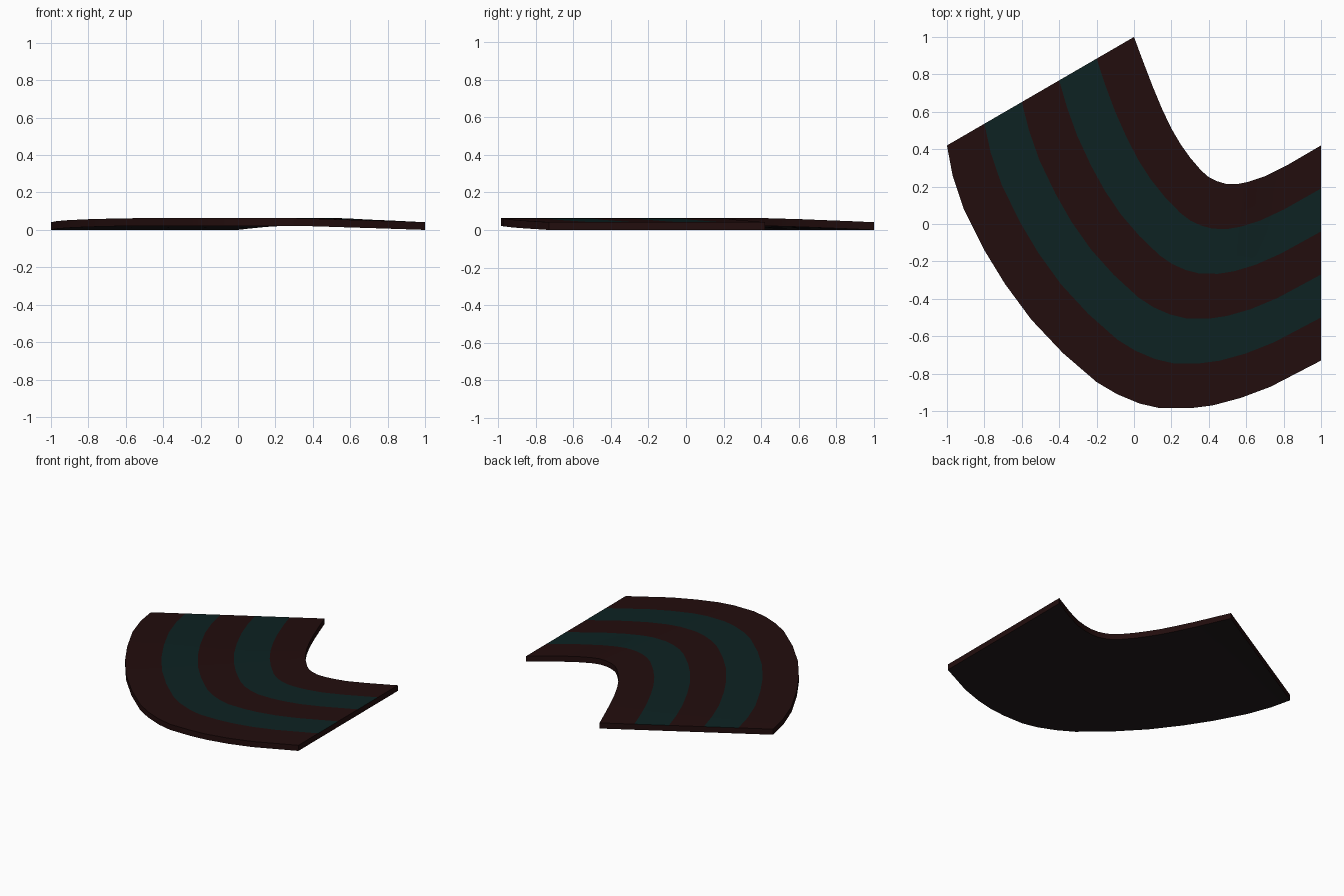
import bpy, bmesh

if "Cube" in bpy.data.objects:
    bpy.data.objects.remove(bpy.data.objects["Cube"])

def material(name, rgb):
    m = bpy.data.materials.new(name)
    m.diffuse_color = (*rgb, 1)
    m.use_nodes = True
    m.node_tree.nodes["Principled BSDF"].inputs["Base Color"].default_value = m.diffuse_color
    return m

mats = [material("dark_brown", (0.016, 0.004, 0.004)),
        material("dark_teal", (0.004, 0.016, 0.016)),
        material("underside_grey", (0.016, 0.011, 0.012))]

# Inner and outer edges of the bend, station by station
inner = [(0, 1), (.05, .865), (.10, .735), (.15, .615), (.20, .51), (.25, .425), (.30, .355),
         (.36, .285), (.40, .25), (.44, .23), (.49, .215), (.55, .213), (.61, .225),
         (.70, .255), (.82, .315), (1, .42)]
outer = [(-1, .42), (-.97, .26), (-.91, .08), (-.80, -.14), (-.69, -.32), (-.55, -.51),
         (-.38, -.69), (-.20, -.845), (-.09, -.91), (.03, -.96), (.14, -.985), (.30, -.985),
         (.42, -.97), (.57, -.93), (.73, -.87), (1, -.73)]
lift = [0, .006, .011, .016, .019] + [.0215] * 7 + [.019, .014, .009, 0]
THICK, LANES = 0.041, 5

bm = bmesh.new()

def layer(dz):
    rows = []
    for (ax, ay), (bx, by), h in zip(inner, outer, lift):
        rows.append([bm.verts.new((ax + (bx - ax) * k / LANES, ay + (by - ay) * k / LANES, h + dz))
                     for k in range(LANES + 1)])
    return rows

def face(verts, mat):
    f = bm.faces.new(verts)
    f.material_index = mat

top, low = layer(THICK), layer(0)
n = len(inner)
for i in range(n - 1):
    # striped top lanes and plain underside
    for k in range(LANES):
        face((top[i][k], top[i][k + 1], top[i + 1][k + 1], top[i + 1][k]), k % 2)
        face((low[i][k], low[i + 1][k], low[i + 1][k + 1], low[i][k + 1]), 2)
    # inner and outer rim walls
    for k in (0, LANES):
        face((top[i][k], top[i + 1][k], low[i + 1][k], low[i][k]), 0)
# end walls
for i in (0, n - 1):
    for k in range(LANES):
        face((top[i][k], top[i][k + 1], low[i][k + 1], low[i][k]), 0)

bmesh.ops.recalc_face_normals(bm, faces=bm.faces)
mesh = bpy.data.meshes.new("curved_track")
bm.to_mesh(mesh)
bm.free()
for m in mats:
    mesh.materials.append(m)
track = bpy.data.objects.new("curved_track", mesh)
bpy.context.collection.objects.link(track)
bpy.context.view_layer.objects.active = track
track.select_set(True)
bpy.ops.object.shade_smooth_by_angle(angle=0.6)
